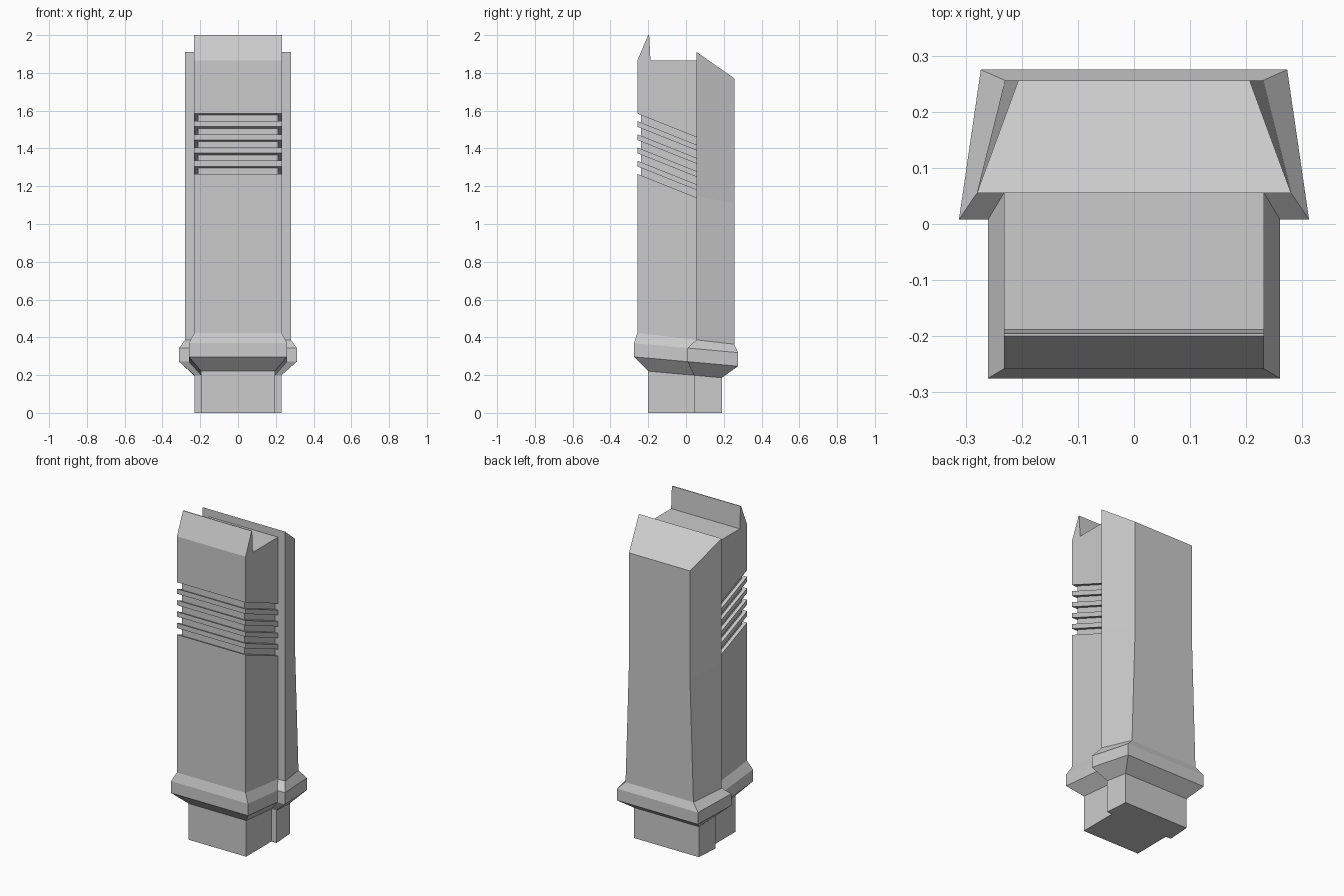
import bpy, bmesh

if "Cube" in bpy.data.objects:
    bpy.data.objects.remove(bpy.data.objects["Cube"])


def loft(name, rings):
    """Skin a stack of equal-length point loops and cap both ends."""
    bm = bmesh.new()
    loops = [[bm.verts.new(p) for p in ring] for ring in rings]
    n = len(loops[0])
    for a, b in zip(loops, loops[1:]):
        for i in range(n):
            j = (i + 1) % n
            bm.faces.new((a[i], a[j], b[j], b[i]))
    bm.faces.new(loops[0][::-1])
    bm.faces.new(loops[-1])
    bmesh.ops.recalc_face_normals(bm, faces=bm.faces)
    mesh = bpy.data.meshes.new(name)
    bm.to_mesh(mesh)
    bm.free()
    obj = bpy.data.objects.new(name, mesh)
    bpy.context.collection.objects.link(obj)
    return obj


def mirrored(half, z, slope=0.0):
    """Mirror an (x, y) half outline across x and tilt it along y."""
    pts = half + [(-x, y) for x, y in reversed(half)]
    return [(x, y, z + slope * y) for x, y in pts]


def tee(w1, front, step, w2, w3, back):
    """Half outline: narrow front, side step, tapered wider rear."""
    return [(w1, front), (w1, step), (w2, step), (w3, back)]


# stub and sloped collar
stub = tee(0.195, -0.20, 0.043, 0.23, 0.22, 0.19)
band = tee(0.26, -0.275, 0.008, 0.312, 0.273, 0.275)
seat = tee(0.232, -0.258, 0.055, 0.28, 0.23, 0.256)
loft("base_stub", [mirrored(stub, 0), mirrored(stub, 0.205, -0.09)])
loft("collar", [mirrored(stub, 0.203, -0.09), mirrored(band, 0.272, -0.09),
                mirrored(band, 0.344, -0.09), mirrored(seat, 0.393, -0.115)])

# front body, with five slanted grooves wrapping the front and sides
SLOPE = -0.4
outer = [(0.232, -0.258), (0.232, 0.056)]
inner = [(0.211, -0.237), (0.211, 0.056)]
rings = [mirrored(outer, 0.36, -0.115)]
for k in range(5):
    low = 1.265 + 0.07 * k + SLOPE * 0.258
    high = low + 0.04
    rings += [mirrored(outer, low, SLOPE), mirrored(inner, low, SLOPE),
              mirrored(inner, high, SLOPE), mirrored(outer, high, SLOPE)]
rings.append(mirrored(outer, 1.865))
loft("front_body", rings)

# raised front lip
lip = [(-0.258, 1.865), (-0.2, 2.0), (-0.195, 2.0), (-0.188, 1.865)]
loft("front_lip", [[(x, y, z) for y, z in lip] for x in (-0.232, 0.232)])

# rear body, tapered in plan, flared below the middle, sloped on top
wide = [(0.28, 0.055), (0.23, 0.256)]
slim = [(0.28, 0.055), (0.206, 0.256)]
loft("rear_body", [mirrored(wide, 0.37, -0.115), mirrored(slim, 1.16, -0.2),
                   mirrored(slim, 1.95, -0.7)])
